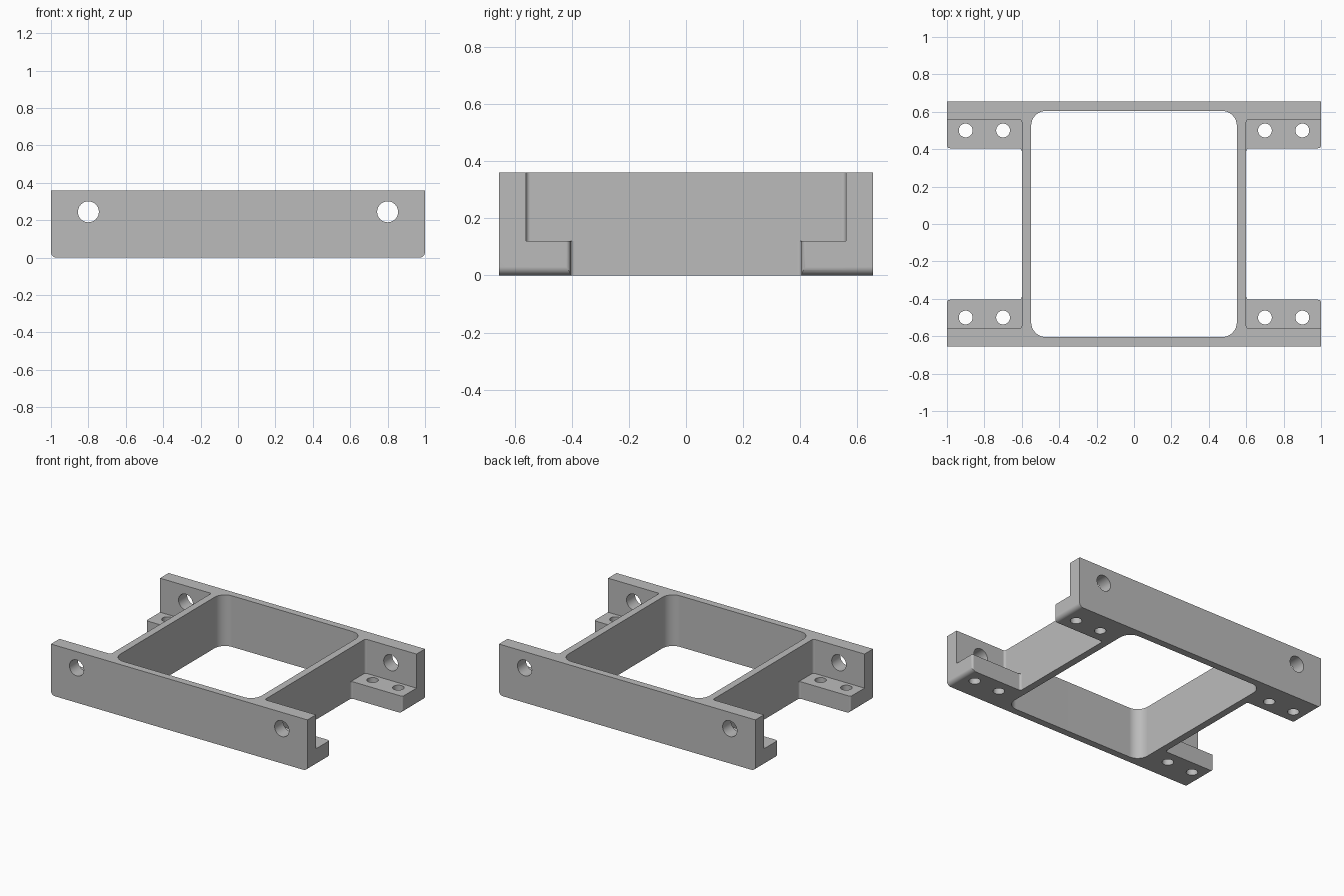
import bpy, bmesh, math
from mathutils import Vector

if "Cube" in bpy.data.objects:
    bpy.data.objects.remove(bpy.data.objects["Cube"], do_unlink=True)

LENGTH, DEPTH, HEIGHT = 1.0, 0.655, 0.36   # half length, half depth, full height
WALL_X, TAB_Y, POCKET_Y, TAB_TOP = 0.6, 0.405, 0.56, 0.12
SMALL = 0.015                              # small fillet radius

grey = bpy.data.materials.new("plain grey")
grey.use_nodes = True
colour = (0.5, 0.5, 0.5, 1)
grey.diffuse_color = colour
grey.node_tree.nodes["Principled BSDF"].inputs["Base Color"].default_value = colour


def outline(corners, steps=8):
    """Turn right-angled corners (x, y, radius) into a filleted outline."""
    points = []
    for i, (x, y, r) in enumerate(corners):
        p = Vector((x, y))
        if r == 0:
            points.append(p)
            continue
        u = (Vector(corners[i - 1][:2]) - p).normalized()
        v = (Vector(corners[(i + 1) % len(corners)][:2]) - p).normalized()
        for k in range(steps + 1):
            t = math.pi / 2 * k / steps
            points.append(p + u * r * (1 - math.sin(t)) + v * r * (1 - math.cos(t)))
    return points


def circle(x, y, r, n=40):
    return [Vector((x + r * math.cos(math.tau * k / n), y + r * math.sin(math.tau * k / n)))
            for k in range(n)]


def prism(name, points, low, high, along_y=False):
    """Extrude an outline along z, or an x-z outline along y."""
    place = (lambda p, h: (p.x, h, p.y)) if along_y else (lambda p, h: (p.x, p.y, h))
    bm = bmesh.new()
    rings = [[bm.verts.new(place(p, h)) for p in points] for h in (low, high)]
    for ring in rings:
        bm.faces.new(ring)
    n = len(points)
    for i in range(n):
        j = (i + 1) % n
        bm.faces.new((rings[0][i], rings[0][j], rings[1][j], rings[1][i]))
    bmesh.ops.recalc_face_normals(bm, faces=bm.faces)
    mesh = bpy.data.meshes.new(name)
    bm.to_mesh(mesh)
    bm.free()
    mesh.materials.append(grey)
    obj = bpy.data.objects.new(name, mesh)
    bpy.context.collection.objects.link(obj)
    return obj


def combine(body, tool, operation="DIFFERENCE"):
    tool.hide_render = True
    mod = body.modifiers.new("cut", "BOOLEAN")
    mod.operation, mod.solver, mod.object = operation, "EXACT", tool
    bpy.context.view_layer.objects.active = body
    bpy.ops.object.modifier_apply(modifier=mod.name)
    bpy.data.objects.remove(tool, do_unlink=True)


# Slab with rounded lower ends
slab = outline([(-LENGTH, 0, 0.03), (LENGTH, 0, 0.03), (LENGTH, HEIGHT, 0), (-LENGTH, HEIGHT, 0)])
frame = prism("bracket_frame", slab, -1, 1, along_y=True)

# H-shaped plan with filleted tabs
half = [(LENGTH, -DEPTH, 0), (LENGTH, -TAB_Y, SMALL), (WALL_X, -TAB_Y, SMALL),
        (WALL_X, TAB_Y, SMALL), (LENGTH, TAB_Y, SMALL), (LENGTH, DEPTH, 0)]
plan = outline(half + [(-x, -y, r) for x, y, r in half])
combine(frame, prism("plan_tool", plan, -0.1, 0.5), "INTERSECT")

# Central opening with rounded corners
opening = outline([(x, y, 0.08) for x, y in
                   ((-0.55, -0.605), (0.55, -0.605), (0.55, 0.605), (-0.55, 0.605))])
combine(frame, prism("opening_tool", opening, -0.1, 0.5))

# Pockets above the four mounting tabs, with their screw holes
for sx in (-1, 1):
    for sy in (-1, 1):
        pocket = outline([(sx * WALL_X, sy * POCKET_Y, SMALL), (sx * 1.1, sy * POCKET_Y, 0),
                          (sx * 1.1, sy * 0.3, 0), (sx * WALL_X, sy * 0.3, 0)])
        combine(frame, prism("pocket_tool", pocket, TAB_TOP, 0.5))
        for x in (0.7, 0.9):
            combine(frame, prism("screw_tool", circle(sx * x, sy * 0.5, 0.037), -0.1, 0.2))

    # Bolt hole through the front and back rails
    combine(frame, prism("bolt_tool", circle(sx * 0.8, 0.245, 0.056), -1, 1, along_y=True))

# Smooth fillets and holes, flat faces kept crisp
bpy.ops.object.select_all(action="DESELECT")
frame.select_set(True)
bpy.context.view_layer.objects.active = frame
bpy.ops.object.shade_smooth_by_angle(angle=math.radians(30))
weighted = frame.modifiers.new("weighted normals", "WEIGHTED_NORMAL")
weighted.keep_sharp = True
